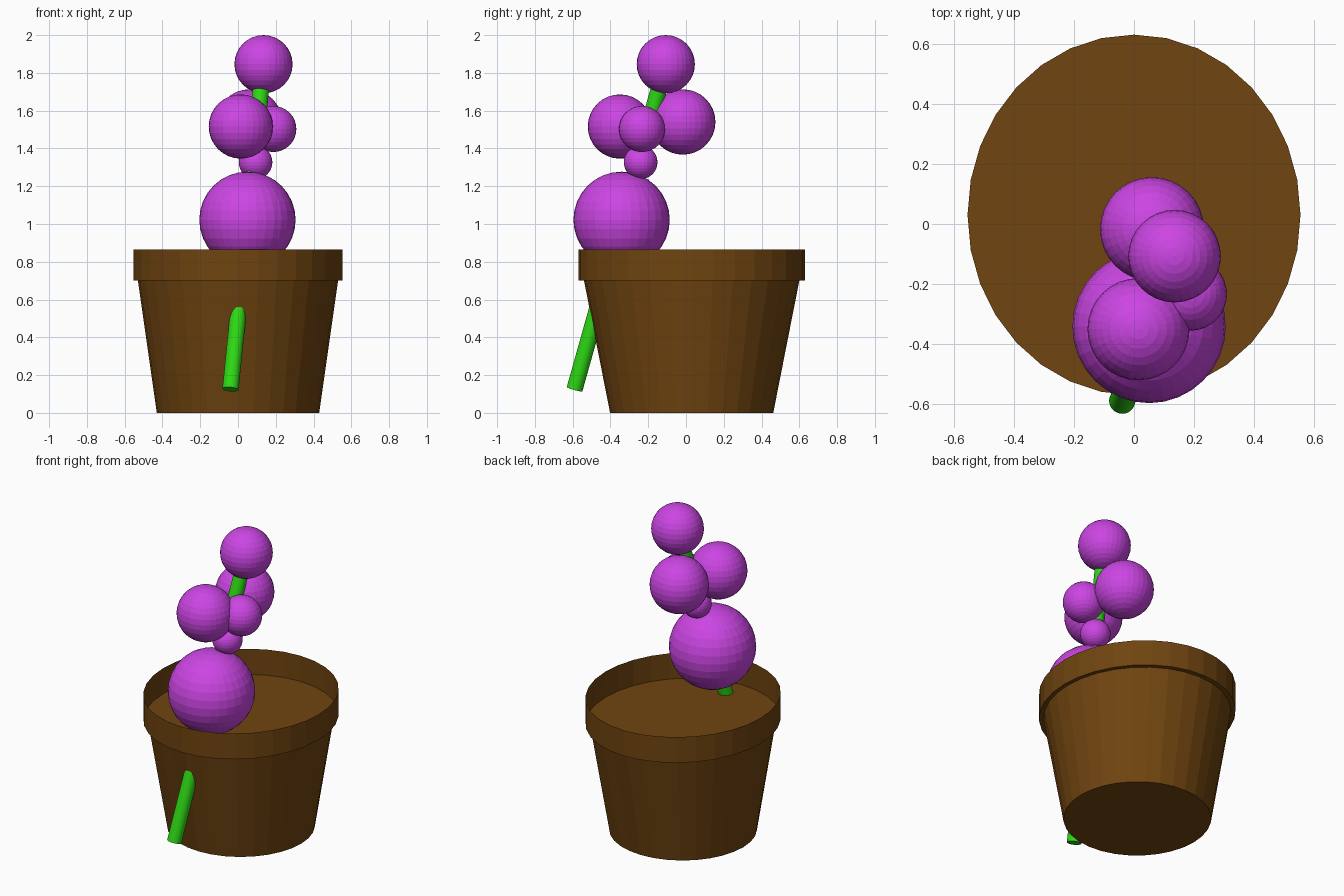
import bpy, bmesh, math
from mathutils import Vector

if "Cube" in bpy.data.objects:
    bpy.data.objects.remove(bpy.data.objects["Cube"])


def material(name, rgb):
    m = bpy.data.materials.new(name)
    m.diffuse_color = (*rgb, 1)
    m.use_nodes = True
    m.node_tree.nodes["Principled BSDF"].inputs["Base Color"].default_value = m.diffuse_color
    return m


BROWN = material("pot brown", (0.16, 0.058, 0.005))
GREEN = material("stem green", (0.027, 0.70, 0.007))
PURPLE = material("blossom purple", (0.60, 0.06, 0.77))


def finish(name, bm, mat):
    mesh = bpy.data.meshes.new(name)
    bm.to_mesh(mesh)
    bm.free()
    mesh.materials.append(mat)
    ob = bpy.data.objects.new(name, mesh)
    bpy.context.collection.objects.link(ob)
    return ob


# Flower pot: stacked oval rings (x radius, y radius, z), open at the top
SIDES = 32
PROFILE = [(0.43, 0.432, 0), (0.53, 0.57, 0.70), (0.554, 0.60, 0.70), (0.554, 0.60, 0.865)]
bm = bmesh.new()
rings = []
for rx, ry, z in PROFILE:
    rings.append([bm.verts.new((rx * math.cos(a), 0.03 + ry * math.sin(a), z))
                  for a in (2 * math.pi * i / SIDES for i in range(SIDES))])
for lower, upper in zip(rings, rings[1:]):
    for i in range(SIDES):
        j = (i + 1) % SIDES
        bm.faces.new((lower[i], lower[j], upper[j], upper[i]))
bm.faces.new(rings[0][::-1])   # underside
bm.faces.new(rings[1])         # soil level inside the rim
finish("flower_pot", bm, BROWN)

# Leaning stem, poking out through the front of the pot
bottom, top = Vector((-0.04, -0.59, 0.125)), Vector((0.135, -0.107, 1.846))
axis = top - bottom
bm = bmesh.new()
bmesh.ops.create_cone(bm, cap_ends=True, segments=32, radius1=0.043, radius2=0.043,
                      depth=axis.length)
stem = finish("stem", bm, GREEN)
stem.location = (bottom + top) / 2
stem.rotation_mode = 'QUATERNION'
stem.rotation_quaternion = axis.to_track_quat('Z', 'Y')

# Round blossoms: centre and radius
BLOSSOMS = {
    "large_lower_blossom": ((0.05, -0.341, 1.022), 0.255),
    "small_blossom": ((0.093, -0.24, 1.327), 0.089),
    "front_blossom": ((0.015, -0.35, 1.516), 0.17),
    "right_blossom": ((0.187, -0.233, 1.503), 0.122),
    "back_blossom": ((0.06, -0.017, 1.54), 0.173),
    "top_blossom": ((0.135, -0.107, 1.846), 0.154),
}
for name, (centre, radius) in BLOSSOMS.items():
    bm = bmesh.new()
    bmesh.ops.create_uvsphere(bm, u_segments=32, v_segments=16, radius=radius)
    finish(name, bm, PURPLE).location = centre
